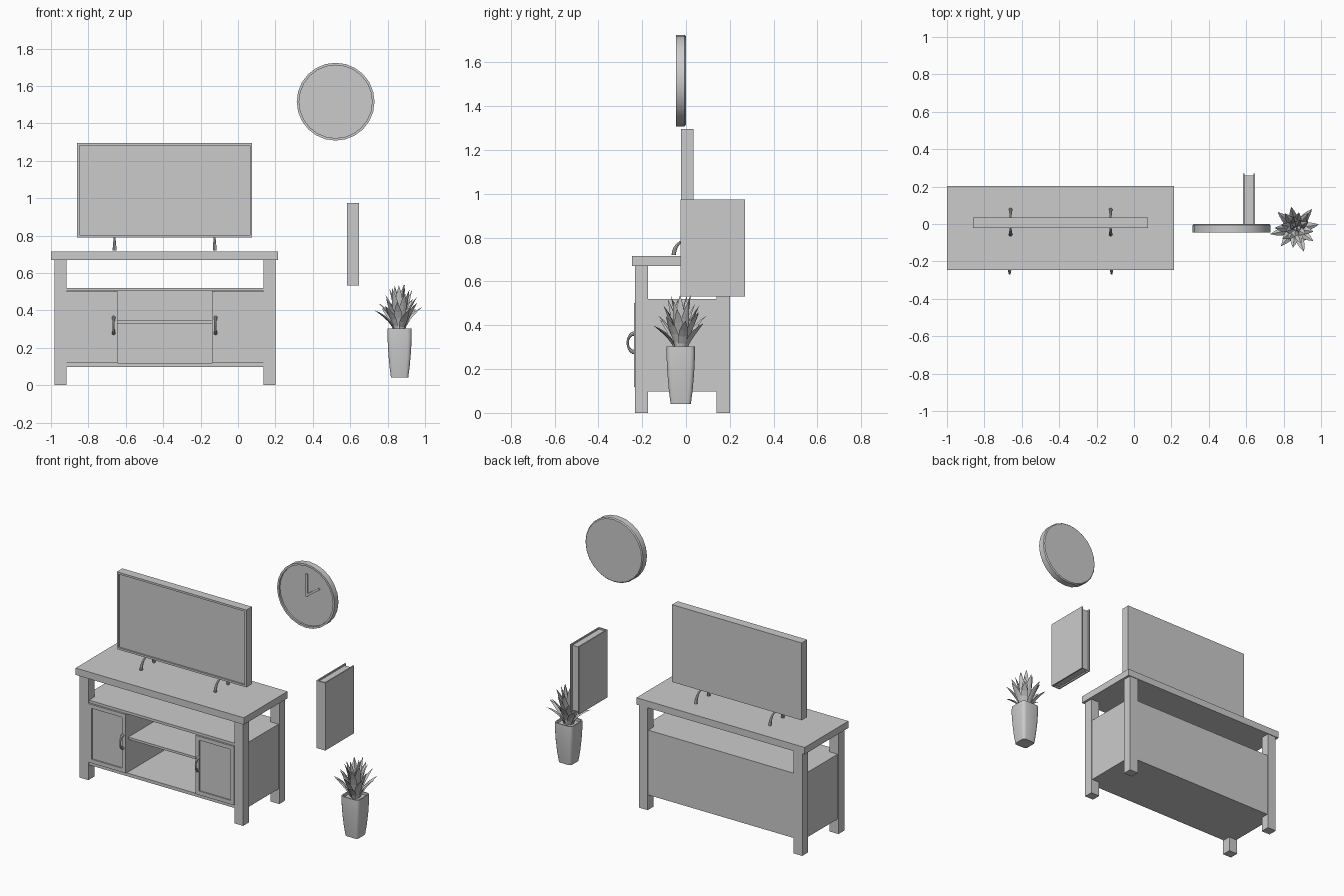
import bpy, bmesh, math, random
from mathutils import Vector

if "Cube" in bpy.data.objects:
    bpy.data.objects.remove(bpy.data.objects["Cube"])

random.seed(4)


def mesh_object(name, bm, smooth=False):
    bmesh.ops.recalc_face_normals(bm, faces=bm.faces)
    me = bpy.data.meshes.new(name)
    bm.to_mesh(me)
    bm.free()
    ob = bpy.data.objects.new(name, me)
    bpy.context.collection.objects.link(ob)
    if smooth:
        bpy.ops.object.select_all(action='DESELECT')
        ob.select_set(True)
        bpy.context.view_layer.objects.active = ob
        bpy.ops.object.shade_smooth_by_angle(angle=math.radians(40))
    return ob


def box_bm(x, y, z):
    bm = bmesh.new()
    bmesh.ops.create_cube(bm, size=1)
    for v in bm.verts:
        v.co = [(r[0] + r[1]) / 2 + c * (r[1] - r[0]) for r, c in zip((x, y, z), v.co)]
    return bm


def box(name, x, y, z):
    return mesh_object(name, box_bm(x, y, z))


def framed_box(name, x, y, z, frame, depth):
    """Box whose front face is a raised frame around a recessed panel."""
    bm = box_bm(x, y, z)
    bm.normal_update()
    front = min(bm.faces, key=lambda f: f.calc_center_median().y)
    bmesh.ops.inset_region(bm, faces=[front], thickness=frame)
    ret = bmesh.ops.extrude_discrete_faces(bm, faces=[front])
    for v in ret['faces'][0].verts:
        v.co.y += depth
    return mesh_object(name, bm)


def skin(bm, rings):
    """Bridge a list of point rings into a capped tube."""
    vs = [[bm.verts.new(p) for p in r] for r in rings]
    for a, b in zip(vs, vs[1:]):
        n = len(a)
        for i in range(n):
            bm.faces.new((a[i], a[(i + 1) % n], b[(i + 1) % n], b[i]))
    bm.faces.new(vs[0])
    bm.faces.new(vs[-1])


def bow(name, x, centre, axis_u, axis_v, half, height, r):
    """Bowed bar in the yz plane with flared ends."""
    u, v, side = Vector(axis_u), Vector(axis_v), Vector((1, 0, 0))
    bm, rings, n = bmesh.new(), [], 14
    for i in range(n + 1):
        t = math.pi * i / n
        p = Vector((x, *centre)) + u * half * math.cos(t) + v * height * math.sin(t)
        out = (u * math.cos(t) * height + v * math.sin(t) * half).normalized()
        rad = r * (0.65 + 0.6 * abs(math.cos(t)) ** 3)
        rings.append([p + rad * (side * math.cos(a) + out * math.sin(a))
                      for a in [k * math.tau / 8 for k in range(8)]])
    skin(bm, rings)
    return mesh_object(name, bm, True)


# Cabinet top and legs
box("cabinet_top", (-1, .215), (-.247, .204), (.67, .715))
for sx, x in (("left", (-.98, -.917)), ("right", (.137, .20))):
    for sy, y in (("front", (-.233, -.173)), ("back", (.14, .20))):
        box(f"{sx}_{sy}_leg", x, y, (0, .672))

# Cabinet carcass: open slot under the top, closed back and sides
X0, X1, Y0, Y1 = -.974, .194, -.227, .194
box("bottom_board", (X0, X1), (Y0, Y1), (.097, .118))
box("upper_shelf", (X0, X1), (Y0, Y1), (.503, .52))
box("back_panel", (X0, X1), (Y1 - .015, Y1), (.117, .504))
box("left_side_panel", (X0, X0 + .016), (Y0, Y1 - .014), (.117, .504))
box("right_side_panel", (X1 - .016, X1), (Y0, Y1 - .014), (.117, .504))
box("left_divider", (-.66, -.645), (-.218, Y1 - .014), (.117, .504))
box("right_divider", (-.14, -.125), (-.218, Y1 - .014), (.117, .504))
box("middle_shelf", (-.646, -.139), (-.21, Y1 - .014), (.33, .345))

# Doors with recessed panels and bow handles
for side, x, hx in (("left", (-.917, -.645), -.665), ("right", (-.14, .137), -.12)):
    framed_box(side + "_door", x, (-.237, -.217), (.119, .502), .036, .008)
    bow(side + "_door_handle", hx, (-.236, .32), (0, 0, 1), (0, -1, 0), .042, .03, .008)

# Television and its two arched feet
framed_box("television", (-.86, .076), (-.022, .035), (.79, 1.295), .018, .01)
for side, x in (("left", -.66), ("right", -.125)):
    bow(side + "_television_foot", x, (.01, .72), (0, 1, 0), (0, 0, 1), .066, .07, .008)

# Wall clock: turned profile of (radius, y), recessed face inside the rim
CX, CZ = .522, 1.516
bm = bmesh.new()
skin(bm, [[Vector((CX + r * math.sin(k * math.tau / 24), y, CZ + r * math.cos(k * math.tau / 24)))
           for k in range(24)]
          for r, y in ((.202, 0), (.208, -.006), (.208, -.046), (.195, -.046), (.195, -.034))])
mesh_object("clock_case", bm, True)
for name, length, angle in (("minute_hand", .14, 0), ("hour_hand", .112, math.radians(54))):
    d = Vector((math.sin(angle), 0, math.cos(angle)))
    s = Vector((d.z, 0, -d.x)) * .007
    c = Vector((CX, 0, CZ))
    bm = bmesh.new()
    skin(bm, [[c + d * l + s * k + Vector((0, y, 0))
               for k, y in ((-1, -.033), (1, -.033), (1, -.041), (-1, -.041))]
              for l in (-.007, length)])
    mesh_object(name, bm)

# Book standing with its spine to the front
box("book_left_cover", (.583, .591), (-.025, .27), (.532, .973))
box("book_right_cover", (.640, .648), (-.025, .27), (.532, .973))
box("book_spine", (.590, .641), (-.025, -.017), (.532, .973))
box("book_pages", (.590, .641), (-.018, .258), (.541, .964))

# Plant pot: tapered square section with rounded corners and a hollow rim
PX, PY = .864, -.024


def rounded_square(h, z):
    r = h * .35
    return [Vector((PX + sx * (h - r) + r * math.cos(a), PY + sy * (h - r) + r * math.sin(a), z))
            for q, (sx, sy) in enumerate(((1, 1), (-1, 1), (-1, -1), (1, -1)))
            for a in [(q + k / 3) * math.pi / 2 for k in range(4)]]


bm = bmesh.new()
skin(bm, [rounded_square(h, z) for h, z in
          ((.046, .04), (.054, .10), (.061, .18), (.065, .26), (.064, .302), (.057, .302), (.057, .285))])
mesh_object("plant_pot", bm, True)

# Leaves: curved, pointed blades in a spiral, outer ones leaning further out
bm = bmesh.new()
COUNT = 26
for i in range(COUNT):
    f = i / (COUNT - 1)
    a = i * 2.39996 + random.uniform(-.2, .2)
    out = Vector((math.cos(a), math.sin(a), 0))
    side = Vector((-out.y, out.x, 0))
    reach = .02 + .088 * f ** .7
    rise = .265 - .135 * f + random.uniform(-.02, .012)
    base = Vector((PX, PY, .288)) + out * (.008 + .022 * f)
    rings = []
    for t, w in ((0, .5), (.2, .75), (.45, 1), (.65, .95), (.85, .55), (1, .04)):
        p = base + out * reach * t ** 1.6 + Vector((0, 0, rise * t * (1 - .12 * f * t)))
        tan = (out * reach * 1.6 * t ** .6 + Vector((0, 0, rise))).normalized()
        nrm = side.cross(tan)
        hw = .021 * w
        rings.append([p + side * hw, p + nrm * hw * .12, p - side * hw, p - nrm * hw * .5])
    skin(bm, rings)
mesh_object("plant_leaves", bm)
